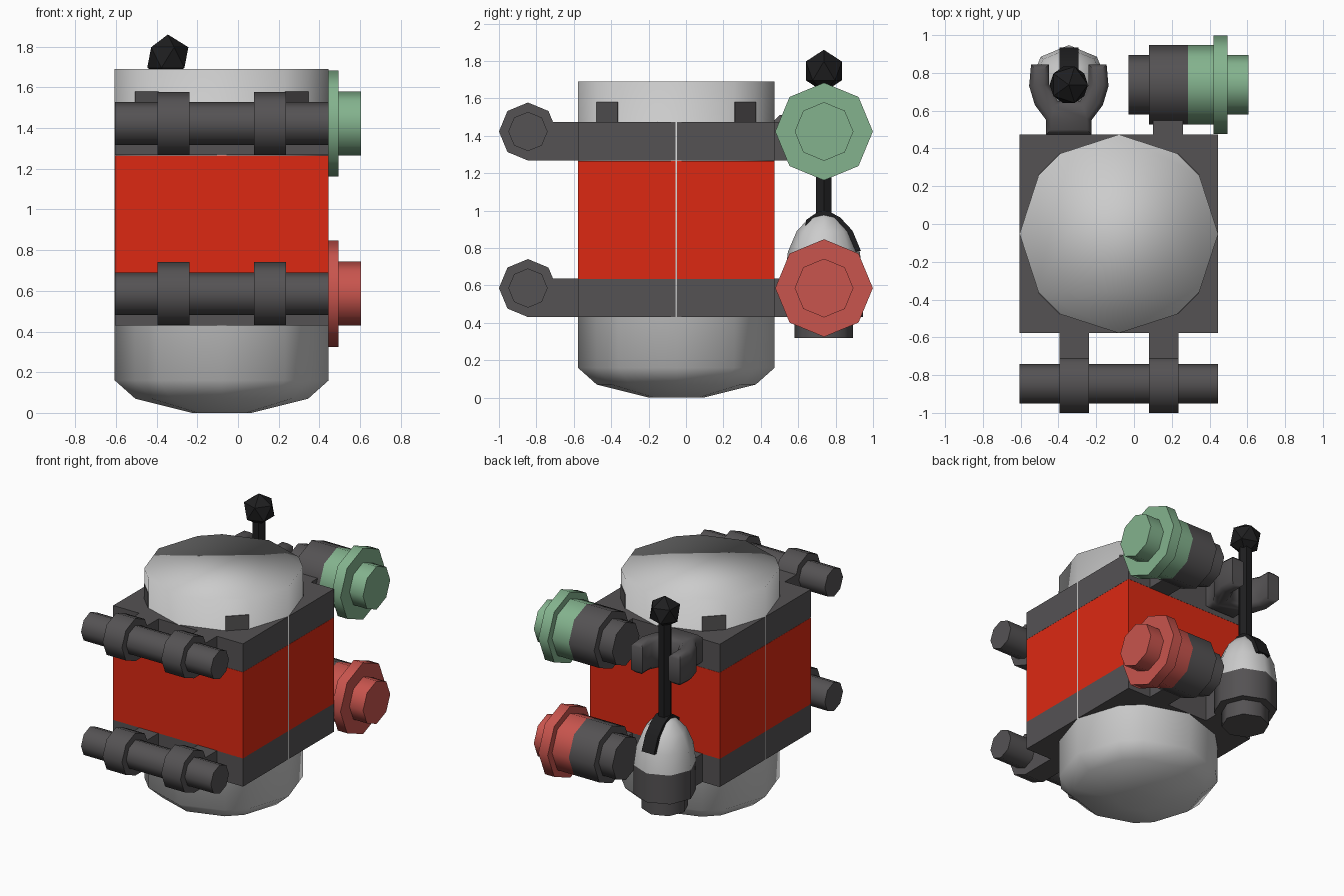
import bpy, bmesh
from math import cos, sin, radians
from mathutils import Vector

if "Cube" in bpy.data.objects:
    bpy.data.objects.remove(bpy.data.objects["Cube"])


def material(name, rgb):
    m = bpy.data.materials.new(name)
    m.diffuse_color = (*rgb, 1)
    m.use_nodes = True
    m.node_tree.nodes["Principled BSDF"].inputs["Base Color"].default_value = m.diffuse_color
    return m


DARK = material("dark_metal", (0.09, 0.085, 0.088))
RED = material("red_paint", (0.72, 0.022, 0.006))
GREEN = material("green_paint", (0.23, 0.45, 0.27))
ROSE = material("soft_red_paint", (0.58, 0.09, 0.075))
BLACK = material("black_rubber", (0.013, 0.013, 0.014))
OCT = [45 * i for i in range(8)]


def finish(bm, name, mat, smooth=None):
    bmesh.ops.recalc_face_normals(bm, faces=bm.faces)
    me = bpy.data.meshes.new(name)
    bm.to_mesh(me)
    bm.free()
    ob = bpy.data.objects.new(name, me)
    bpy.context.collection.objects.link(ob)
    if mat:
        me.materials.append(mat)
    if smooth:
        bpy.ops.object.select_all(action='DESELECT')
        ob.select_set(True)
        bpy.context.view_layer.objects.active = ob
        bpy.ops.object.shade_smooth_by_angle(angle=radians(smooth))
    return ob


def box(name, x, y, z, mat):
    bm = bmesh.new()
    bmesh.ops.create_cube(bm, size=1)
    for v in bm.verts:
        v.co = [(r[0] + r[1]) / 2 + c * (r[1] - r[0]) for c, r in zip(v.co, (x, y, z))]
    return finish(bm, name, mat)


def lathe(name, origin, axis, profile, mat, angles=OCT, smooth=50):
    """Closed turned solid: profile is (distance along axis, radius)."""
    bm = bmesh.new()
    rings = []
    for t, r in profile:
        ring = []
        for a in angles:
            c, s = r * cos(radians(a)), r * sin(radians(a))
            p = Vector((t, c, s)) if axis == 'x' else Vector((c, s, t))
            ring.append(bm.verts.new(p + Vector(origin)))
        rings.append(ring)
    n = len(angles)
    for lo, hi in zip(rings, rings[1:]):
        for i in range(n):
            bm.faces.new((lo[i], lo[(i + 1) % n], hi[(i + 1) % n], hi[i]))
    bm.faces.new(rings[0])
    bm.faces.new(rings[-1])
    return finish(bm, name, mat, smooth)


def extrude(name, points, direction, mat, bevel=0):
    bm = bmesh.new()
    f = bm.faces.new([bm.verts.new(p) for p in points])
    new = bmesh.ops.extrude_face_region(bm, geom=[f])["geom"]
    bmesh.ops.translate(bm, vec=direction, verts=[g for g in new if isinstance(g, bmesh.types.BMVert)])
    if bevel:
        rim = [e for e in bm.edges if abs(e.verts[0].co.z - e.verts[1].co.z) < 1e-5]
        bmesh.ops.bevel(bm, geom=rim, offset=bevel, segments=1, affect='EDGES')
    return finish(bm, name, mat, 50)


# Tank: twelve-sided, with a tapered bottom
CX, CY = -0.08, -0.052
SX, SY = (-0.605, 0.445), (-0.578, 0.474)
tank_angles = [90 * q + a for q in range(4) for a in (0, 36, 54)]
lathe("tank", (CX, CY, 0), 'z', [(0, 0.145), (0.07, 0.425), (0.16, 0.526), (1.69, 0.526)],
      None, tank_angles, smooth=95)

# Red casing between two square frames
box("red_casing", SX, SY, (0.635, 1.266), RED)

for level, z0, paint in (("lower", 0.43, ROSE), ("upper", 1.267, GREEN)):
    zr = (z0, z0 + 0.207)
    zc = z0 + 0.156
    box(level + "_frame", SX, SY, zr, DARK)

    # Front rail held in two collars
    lathe(level + "_rail", (0, -0.845, zc), 'x', [(-0.605, 0.105), (0.445, 0.105)], DARK)
    for i, x in enumerate((-0.317, 0.157)):
        xr = (x - 0.078, x + 0.078)
        lathe(f"{level}_collar_{i}", (0, -0.845, zc), 'x', [(xr[0], 0.155), (xr[1], 0.155)], DARK)
        box(f"{level}_collar_arm_{i}", xr, (-0.845, SY[0]), zr, DARK)

    # Hose coupling at the back with coloured cap
    at = (0, 0.738, zc)
    box(level + "_coupling_arm", (0.10, 0.26), (SY[1], 0.7), zr, DARK)
    lathe(level + "_coupling_body", at, 'x',
          [(-0.03, 0.157), (0.08, 0.157), (0.08, 0.21), (0.285, 0.21)], DARK)
    lathe(level + "_coupling_cap", at, 'x',
          [(0.285, 0.21), (0.42, 0.21), (0.42, 0.261), (0.495, 0.261), (0.495, 0.157), (0.605, 0.157)], paint)

# Dark lugs on the diagonal tank facets
for i in range(4):
    a = radians(45 + 90 * i)
    d, t = Vector((cos(a), sin(a), 0)), Vector((-sin(a), cos(a), 0))
    c = Vector((CX, CY, 1.47))
    pts = [c + d * r + t * w for r, w in ((0.45, -0.08), (0.523, -0.08), (0.523, 0.08), (0.45, 0.08))]
    extrude(f"tank_lug_{i}", pts, (0, 0, 0.11), DARK)

# Lever socket: stepped dark base under a slotted dome
LX, LY = -0.345, 0.737
box("lever_arm", (-0.465, -0.225), (SY[1], 0.68), (0.43, 0.637), DARK)
lathe("lever_base", (LX, LY, 0), 'z', [(0.32, 0.157), (0.43, 0.157), (0.43, 0.21), (0.64, 0.21)], DARK)
lathe("lever_dome", (LX, LY, 0), 'z',
      [(0.64, 0.21), (0.78, 0.192), (0.89, 0.145), (0.96, 0.08), (0.99, 0.025)], None, smooth=60)
slot = [(-0.10, 0.90), (-0.095, 0.95), (-0.03, 0.995), (0.03, 0.995), (0.088, 0.963),
        (0.153, 0.893), (0.198, 0.785), (0.15, 0.78)]
extrude("lever_slot", [(LX - 0.05, LY + y, z) for y, z in slot], (0.1, 0, 0), BLACK)

# Lever with faceted knob
lathe("lever_rod", (LX, LY, 0), 'z', [(0.9, 0.047), (1.72, 0.047)], BLACK, [60 * i for i in range(6)], 20)
bm = bmesh.new()
bmesh.ops.create_icosphere(bm, subdivisions=1, radius=0.113)
bmesh.ops.translate(bm, vec=(LX, LY, 1.747), verts=bm.verts)
finish(bm, "lever_knob", BLACK)

# Fork that guides the lever
half = [(0.12, SY[1]), (0.12, 0.55), (0.18, 0.63), (0.21, 0.73), (0.20, 0.845), (0.105, 0.845),
        (0.105, 0.74), (0.06, 0.65)]
outline = half + [(-x, y) for x, y in reversed(half)]
extrude("lever_fork", [(LX + x, y, 1.285) for x, y in outline], (0, 0, 0.225), DARK, 0.025)
